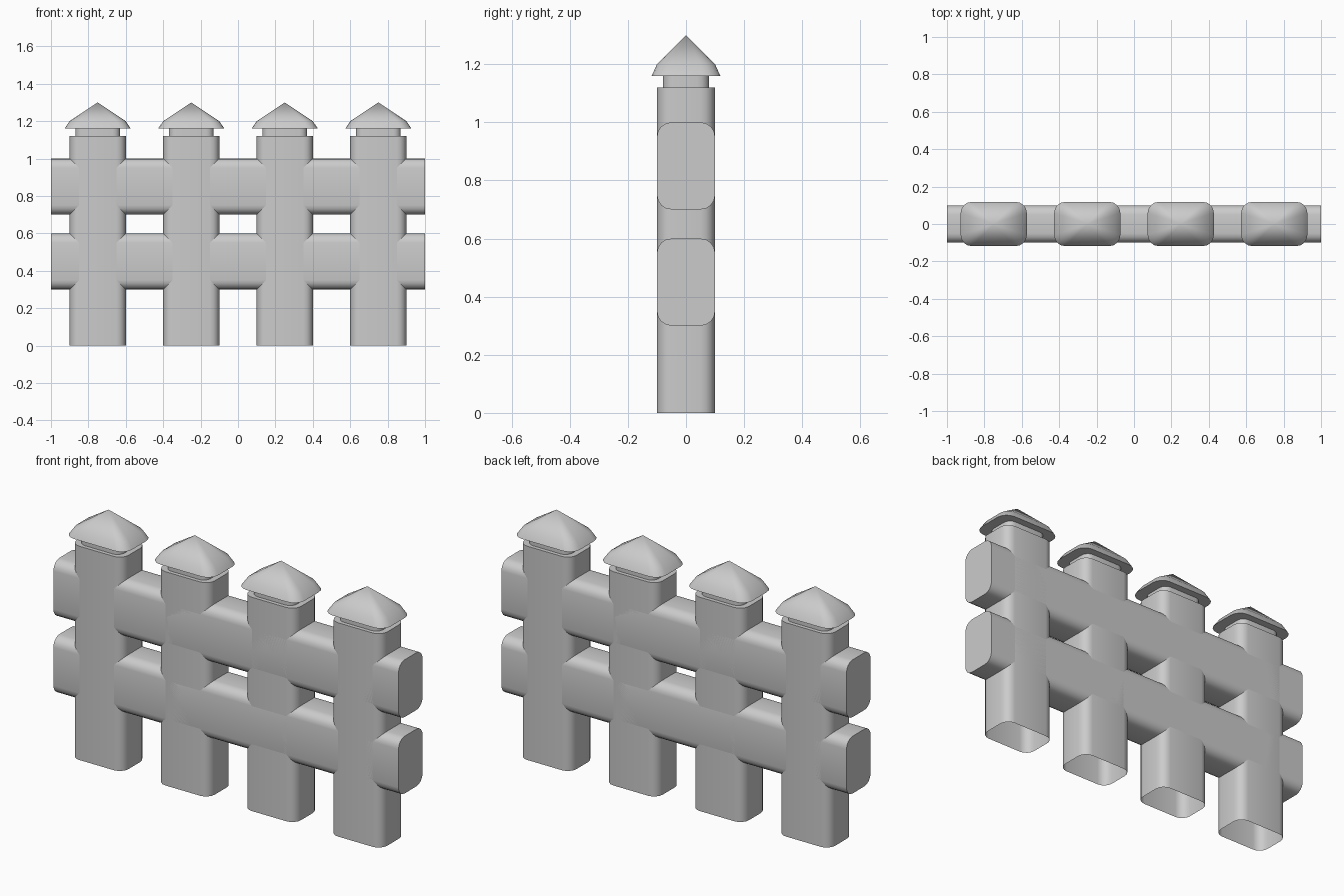
import bpy, bmesh, math
from mathutils import Vector

cube = bpy.data.objects.get("Cube")
if cube:
    bpy.data.objects.remove(cube, do_unlink=True)

grey = bpy.data.materials.new("light grey")
grey.use_nodes = True
grey.diffuse_color = (0.6, 0.6, 0.6, 1)
grey.node_tree.nodes["Principled BSDF"].inputs["Base Color"].default_value = (0.6, 0.6, 0.6, 1)


def rounded_rect(half_w, half_h, radius=0.05, steps=4):
    """Outline of a rounded rectangle, counter-clockwise."""
    points = []
    for i, (sx, sy) in enumerate([(1, 1), (-1, 1), (-1, -1), (1, -1)]):
        for k in range(steps + 1):
            a = math.pi / 2 * (i + k / steps)
            points.append((sx * (half_w - radius) + radius * math.cos(a),
                           sy * (half_h - radius) + radius * math.sin(a)))
    return points


def bridge(bm, low, high):
    n = len(low)
    for i in range(n):
        j = (i + 1) % n
        bm.faces.new((low[i], low[j], high[j], high[i]))


def finish(bm, name):
    mesh = bpy.data.meshes.new(name)
    bm.to_mesh(mesh)
    bm.free()
    mesh.materials.append(grey)
    obj = bpy.data.objects.new(name, mesh)
    bpy.context.collection.objects.link(obj)
    bpy.ops.object.select_all(action="DESELECT")
    obj.select_set(True)
    bpy.context.view_layer.objects.active = obj
    bpy.ops.object.shade_smooth_by_angle(angle=math.radians(30))
    return obj


# Post with open foot, narrow neck and pointed cap, as stacked (scale, height) rings
def make_post(name, x):
    bm = bmesh.new()
    outline = rounded_rect(0.15, 0.1)
    rings = []
    for s, z in [(1, 0), (1, 1.12), (0.8, 1.12), (0.8, 1.16), (1.18, 1.16), (1, 1.2)]:
        rings.append([bm.verts.new((x + s * px, s * py, z)) for px, py in outline])
    for low, high in zip(rings, rings[1:]):
        bridge(bm, low, high)
    tip = bm.verts.new((x, 0, 1.3))
    top = rings[-1]
    for i in range(len(top)):
        bm.faces.new((top[i], top[(i + 1) % len(top)], tip))
    finish(bm, name)


# Rounded horizontal rail with closed ends
def make_rail(name, z):
    bm = bmesh.new()
    ends = [[bm.verts.new((x, py, z + pz)) for py, pz in rounded_rect(0.1, 0.15)]
            for x in (-1, 1)]
    bridge(bm, *ends)
    bm.faces.new(ends[0][::-1])
    bm.faces.new(ends[1])
    finish(bm, name)


for i in range(4):
    make_post(f"post_{i + 1}", -0.75 + 0.5 * i)
make_rail("lower_rail", 0.45)
make_rail("upper_rail", 0.85)
